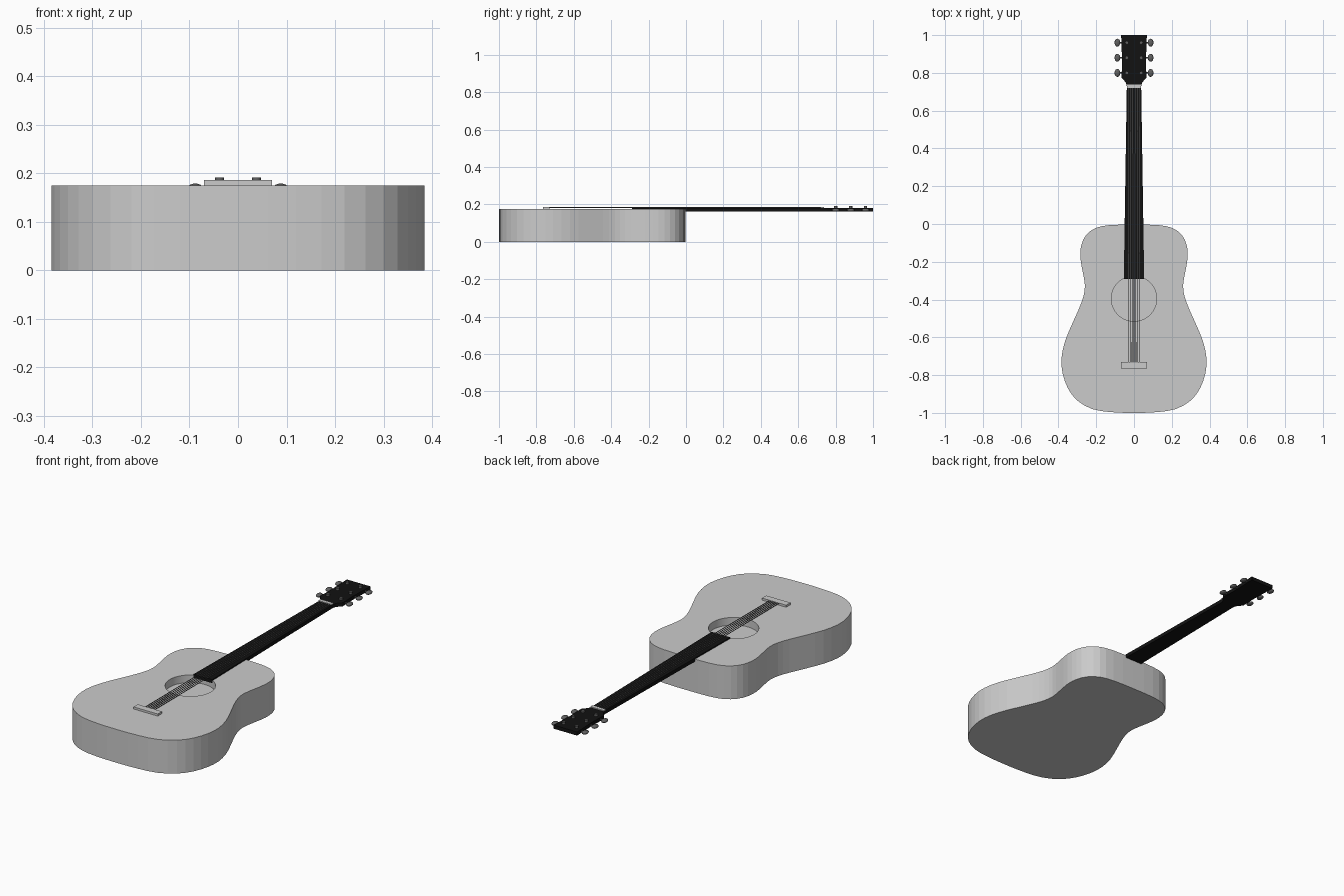
import bpy, bmesh
from mathutils import Vector

if "Cube" in bpy.data.objects:
    bpy.data.objects.remove(bpy.data.objects["Cube"])

black = bpy.data.materials.new("black")
black.diffuse_color = (0.006, 0.006, 0.006, 1)
black.use_nodes = True
black.node_tree.nodes["Principled BSDF"].inputs["Base Color"].default_value = black.diffuse_color
dark = bpy.data.materials.new("dark_grey")
dark.diffuse_color = (0.12, 0.12, 0.12, 1)
dark.use_nodes = True
dark.node_tree.nodes["Principled BSDF"].inputs["Base Color"].default_value = dark.diffuse_color


def slab(name, half, z0, z1, mat=None):
    """Mirror a half outline across x = 0 and extrude it from z0 to z1."""
    pts = half + [(-x, y) for x, y in reversed(half) if x > 1e-5]
    bm = bmesh.new()
    face = bm.faces.new([bm.verts.new((x, y, z0)) for x, y in pts])
    top = bmesh.ops.extrude_face_region(bm, geom=[face])["geom"]
    for v in top:
        if isinstance(v, bmesh.types.BMVert):
            v.co.z = z1
    bmesh.ops.recalc_face_normals(bm, faces=bm.faces)
    me = bpy.data.meshes.new(name)
    bm.to_mesh(me)
    bm.free()
    ob = bpy.data.objects.new(name, me)
    bpy.context.collection.objects.link(ob)
    if mat:
        me.materials.append(mat)
    return ob


def rod(name, a, b, r, sides, mat=None):
    a, b = Vector(a), Vector(b)
    d = b - a
    bpy.ops.mesh.primitive_cylinder_add(vertices=sides, radius=r, depth=d.length,
                                        location=(a + b) / 2,
                                        rotation=d.to_track_quat('Z', 'Y').to_euler())
    ob = bpy.context.object
    ob.name = name
    if mat:
        ob.data.materials.append(mat)
    bpy.ops.object.shade_smooth_by_angle()
    return ob


def smooth_path(p, steps=2):
    """Catmull-Rom through the points of a half outline, ends mirrored."""
    q = [Vector((-p[1][0], p[1][1]))] + [Vector(c) for c in p] + [Vector((-p[-2][0], p[-2][1]))]
    out = []
    for i in range(1, len(q) - 2):
        a, b, c, d = q[i - 1:i + 3]
        for k in range(steps):
            t = k / steps
            v = 0.5 * (2 * b + (c - a) * t + (2 * a - 5 * b + 4 * c - d) * t**2
                       + (3 * b - a - 3 * c + d) * t**3)
            out.append((v.x, v.y))
    return out + [tuple(p[-1])]


# Body with a sound hole
outline = [(0, -0.003), (0.13, -0.006), (0.205, -0.022), (0.255, -0.06), (0.28, -0.115),
           (0.284, -0.18), (0.27, -0.26), (0.26, -0.325), (0.267, -0.38), (0.29, -0.445),
           (0.328, -0.53), (0.365, -0.62), (0.384, -0.71), (0.378, -0.79), (0.35, -0.87),
           (0.30, -0.935), (0.22, -0.98), (0.12, -0.996), (0, -1.0)]
body = slab("body", smooth_path(outline), 0, 0.175)
cutter = rod("sound_hole_cutter", (0, -0.395, 0.135), (0, -0.395, 0.25), 0.12, 48)
cutter.hide_render = True
cutter.hide_set(True)
hole = body.modifiers.new("sound_hole", 'BOOLEAN')
hole.operation = 'DIFFERENCE'
hole.solver = 'EXACT'
hole.object = cutter

# Neck and headstock
slab("neck", [(0.054, -0.29), (0.038, 0.735)], 0.162, 0.181, black)
slab("headstock", [(0.038, 0.73), (0.044, 0.75), (0.066, 0.775), (0.063, 0.86), (0.068, 1.0)],
     0.162, 0.181, black)

# Nut and bridge
slab("nut", [(0.038, 0.72), (0.038, 0.738)], 0.178, 0.186)
slab("bridge", [(0.07, -0.765), (0.07, -0.73)], 0.17, 0.186)

# Strings
for i in range(6):
    k = (i - 2.5) / 2.5
    rod(f"string_{i + 1}", (0.027 * k, -0.735, 0.184), (0.029 * k, 0.73, 0.184), 0.002, 6, dark)

# Tuners: post, shaft and knob on each side
for s in (-1, 1):
    for i, y in enumerate((0.80, 0.88, 0.96)):
        tag = f"{'left' if s < 0 else 'right'}_{i + 1}"
        rod("tuner_post_" + tag, (s * 0.038, y, 0.178), (s * 0.038, y, 0.191), 0.009, 12, dark)
        rod("tuner_shaft_" + tag, (s * 0.055, y, 0.17), (s * 0.085, y, 0.17), 0.004, 8, dark)
        bpy.ops.mesh.primitive_uv_sphere_add(segments=16, ring_count=8, radius=1,
                                             location=(s * 0.088, y, 0.17))
        knob = bpy.context.object
        knob.name = "tuner_knob_" + tag
        knob.scale = (0.015, 0.021, 0.009)
        knob.data.materials.append(dark)
        bpy.ops.object.shade_smooth_by_angle()
